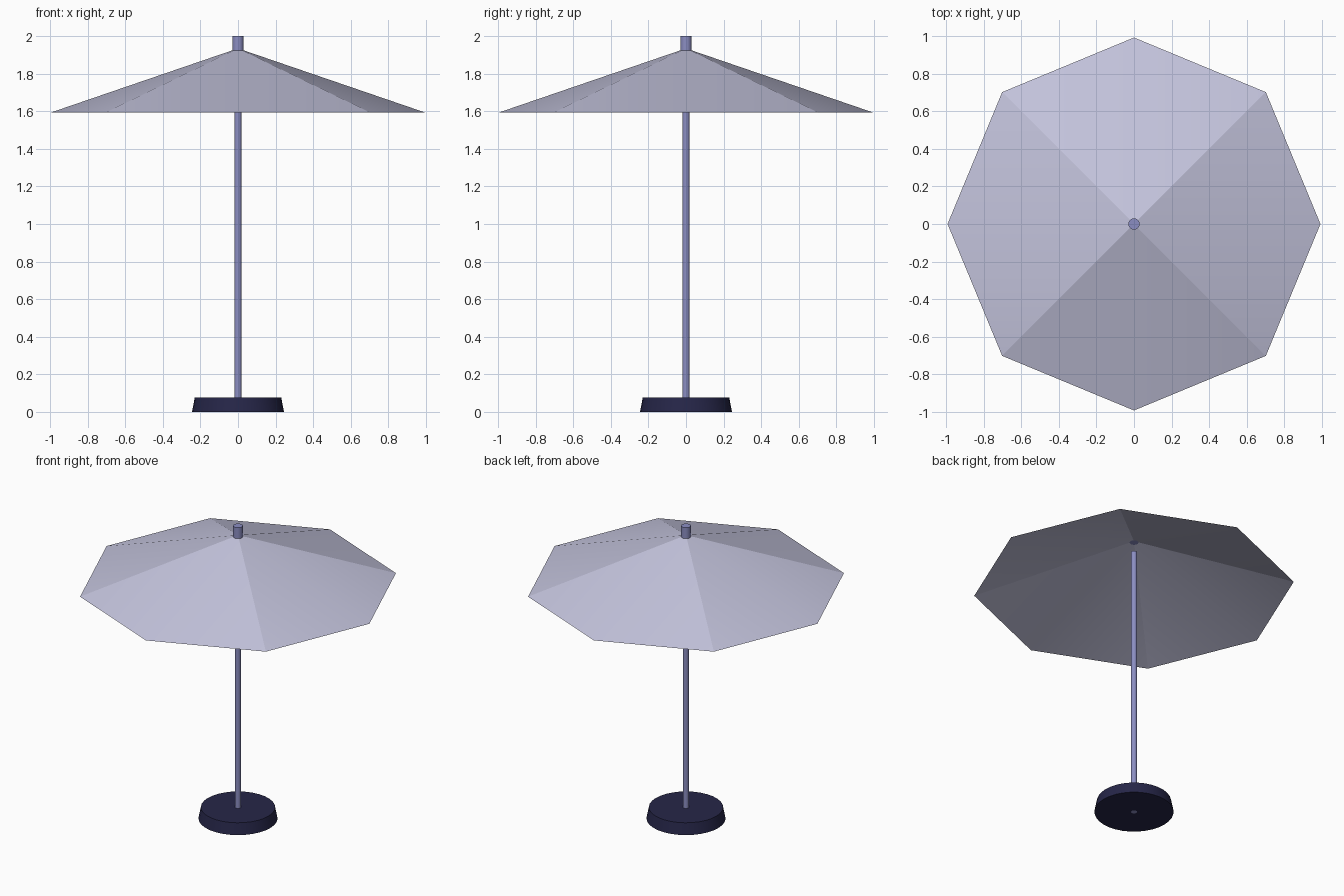
import bpy
import bmesh
from math import radians

cube = bpy.data.objects.get("Cube")
if cube:
    bpy.data.objects.remove(cube, do_unlink=True)


def make_material(name, colour):
    mat = bpy.data.materials.new(name)
    mat.use_nodes = True
    mat.diffuse_color = (*colour, 1)
    mat.node_tree.nodes["Principled BSDF"].inputs["Base Color"].default_value = (*colour, 1)
    return mat


def make_cylinder(name, mat, bottom_r, top_r, z0, z1, sides):
    bpy.ops.mesh.primitive_cone_add(vertices=sides, radius1=bottom_r, radius2=top_r,
                                    depth=z1 - z0, location=(0, 0, (z0 + z1) / 2))
    obj = bpy.context.object
    obj.name = name
    obj.data.materials.append(mat)
    bpy.ops.object.shade_smooth_by_angle(angle=radians(40))
    return obj


fabric = make_material("pale lavender fabric", (0.55, 0.55, 0.72))
metal = make_material("blue grey metal", (0.26, 0.27, 0.54))
dark = make_material("dark navy", (0.019, 0.019, 0.065))

# Weighted base, pole and the cap on top
make_cylinder("base", dark, 0.245, 0.23, 0, 0.077, 32)
make_cylinder("pole", metal, 0.019, 0.019, 0, 1.855, 16)
make_cylinder("top_cap", metal, 0.03, 0.03, 1.925, 2.0, 16)

# Open eight-sided canopy, with a crease on each diagonal rib
bm = bmesh.new()
bmesh.ops.create_cone(bm, cap_ends=False, segments=8, radius1=0.993, radius2=0,
                      depth=0.34)
bmesh.ops.remove_doubles(bm, verts=bm.verts, dist=0.001)
bmesh.ops.translate(bm, verts=bm.verts, vec=(0, 0, 1.765))
for face in bm.faces:
    face.smooth = True
for edge in bm.edges:
    mid = (edge.verts[0].co + edge.verts[1].co) / 2
    edge.smooth = edge.is_boundary or abs(abs(mid.x) - abs(mid.y)) > 0.01
mesh = bpy.data.meshes.new("canopy")
bm.to_mesh(mesh)
bm.free()
mesh.materials.append(fabric)
canopy = bpy.data.objects.new("canopy", mesh)
bpy.context.collection.objects.link(canopy)
